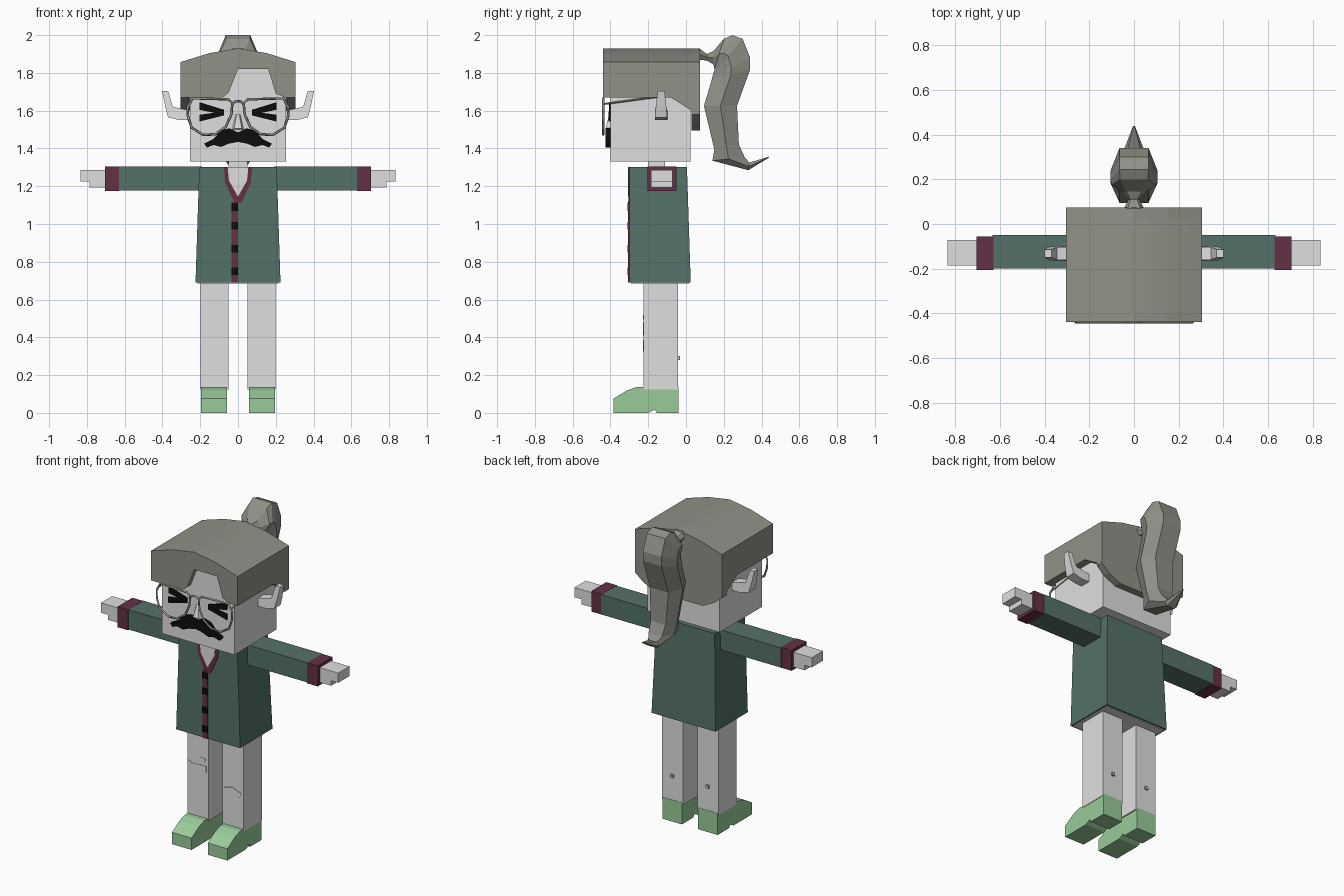
import bpy
import bmesh

old = bpy.data.objects.get("Cube")
if old:
    bpy.data.objects.remove(old, do_unlink=True)


def material(name, r, g, b):
    mat = bpy.data.materials.new(name)
    mat.use_nodes = True
    mat.diffuse_color = (r, g, b, 1)
    mat.node_tree.nodes["Principled BSDF"].inputs["Base Color"].default_value = (r, g, b, 1)
    return mat


SKIN = material("pale grey", .74, .74, .74)
GREEN = material("coat green", .09, .165, .14)
MAROON = material("trim maroon", .125, .03, .063)
LIME = material("shoe green", .32, .6, .32)
HAIR = material("hair grey", .28, .285, .245)
BLACK = material("black", .004, .004, .004)


def finish(name, bm, mat):
    bmesh.ops.recalc_face_normals(bm, faces=bm.faces)
    mesh = bpy.data.meshes.new(name)
    bm.to_mesh(mesh)
    bm.free()
    mesh.materials.append(mat)
    obj = bpy.data.objects.new(name, mesh)
    bpy.context.collection.objects.link(obj)
    return obj


def loft(name, rings, mat):
    """Join rings of equal vertex count and close both ends."""
    bm = bmesh.new()
    loops = [[bm.verts.new(p) for p in ring] for ring in rings]
    bm.faces.new(loops[0])
    bm.faces.new(loops[-1])
    for a, b in zip(loops, loops[1:]):
        for i in range(len(a)):
            j = (i + 1) % len(a)
            bm.faces.new((a[i], a[j], b[j], b[i]))
    return finish(name, bm, mat)


def prism_y(name, profile, y0, y1, mat, side=1):
    """Extrude an (x, z) profile from front to back."""
    return loft(name, [[(side * x, y, z) for x, z in profile] for y in (y0, y1)], mat)


def prism_x(name, profile, x0, x1, mat, side=1):
    """Extrude a (y, z) profile sideways."""
    return loft(name, [[(side * x, y, z) for y, z in profile] for x in (x0, x1)], mat)


def box(name, xs, ys, zs, mat, side=1):
    x0, x1 = xs
    z0, z1 = zs
    return prism_y(name, [(x0, z0), (x1, z0), (x1, z1), (x0, z1)], ys[0], ys[1], mat, side)


def mirrored(half):
    """Complete a left half profile that runs from the middle to the middle."""
    return half + [(-x, z) for x, z in reversed(half) if x != 0]


def wire(name, points, radius, mat, closed=False):
    curve = bpy.data.curves.new(name, "CURVE")
    curve.dimensions = "3D"
    curve.bevel_depth = radius
    curve.bevel_resolution = 0
    curve.use_fill_caps = True
    spline = curve.splines.new("POLY")
    spline.points.add(len(points) - 1)
    for point, co in zip(spline.points, points):
        point.co = (*co, 1)
    spline.use_cyclic_u = closed
    curve.materials.append(mat)
    obj = bpy.data.objects.new(name, curve)
    bpy.context.collection.objects.link(obj)
    bpy.ops.object.select_all(action="DESELECT")
    obj.select_set(True)
    bpy.context.view_layer.objects.active = obj
    bpy.ops.object.convert(target="MESH")


# Head and neck
box("head", (-.255, .255), (-.4, .025), (1.33, 1.84), SKIN)
box("neck", (-.05, .05), (-.2, -.11), (1.28, 1.34), SKIN)

# Hair: arched cap, fringe, back and sides
arch = [(.305, 1.857), (.15, 1.905), (0, 1.93), (-.15, 1.905), (-.305, 1.857)]
cap = prism_y("hair_cap", arch + [(-.305, 1.82), (.305, 1.82)], -.405, .03, HAIR)
bpy.ops.object.select_all(action="DESELECT")
cap.select_set(True)
bpy.context.view_layer.objects.active = cap
bpy.ops.object.shade_smooth_by_angle()
prism_y("hair_fringe", arch + [
    (-.305, 1.67), (-.08, 1.67), (-.05, 1.695), (0, 1.82),
    (.16, 1.82), (.2, 1.69), (.25, 1.67), (.305, 1.67)], -.44, -.405, HAIR)
prism_y("hair_back", arch + [
    (-.305, 1.58), (-.25, 1.535), (-.17, 1.495),
    (.17, 1.495), (.25, 1.535), (.305, 1.58)], .03, .075, HAIR)

# Ponytail: six-sided rings given by inner point, outer point and half width
tail = [
    ((.07, 1.87), (.07, 1.93), .045),
    ((.11, 1.865), (.11, 1.9), .025),
    ((.145, 1.845), (.145, 1.915), .055),
    ((.15, 1.82), (.2, 1.98), .1),
    ((.15, 1.81), (.245, 2), .105),
    ((.145, 1.8), (.3, 1.98), .105),
    ((.14, 1.78), (.34, 1.88), .105),
    ((.135, 1.76), (.34, 1.82), .105),
    ((.095, 1.625), (.27, 1.625), .105),
    ((.15, 1.395), (.28, 1.42), .085),
    ((.14, 1.335), (.31, 1.355), .075),
    ((.33, 1.285), (.335, 1.325), .045),
    ((.44, 1.352), (.44, 1.357), .004),
]
rings = []
for (yi, zi), (yo, zo), w in tail:
    ym, zm = (yi + yo) / 2, (zi + zo) / 2
    n = w * .62
    rings.append([(-n, yi, zi), (n, yi, zi), (w, ym, zm),
                  (n, yo, zo), (-n, yo, zo), (-w, ym, zm)])
loft("ponytail", rings, HAIR)

# Nose and moustache
loft("nose", [[(-.03, -.4, 1.5), (.03, -.4, 1.5), (.012, -.4, 1.58), (-.012, -.4, 1.58)],
              [(-.02, -.425, 1.505), (.02, -.425, 1.505), (.008, -.41, 1.57), (-.008, -.41, 1.57)]], SKIN)
prism_y("moustache", mirrored([
    (0, 1.485), (.045, 1.507), (.09, 1.495), (.13, 1.45), (.18, 1.425),
    (.165, 1.405), (.13, 1.418), (.09, 1.408), (.05, 1.425), (0, 1.435)]),
    -.425, -.4, BLACK)

# Coat body with pale underside
loft("coat", [[(-w, -.3, z), (w, -.3, z), (w, back, z), (-w, back, z)]
              for w, back, z in ((.225, .025, .69), (.205, .005, 1.302))], GREEN)
box("coat_underside", (-.215, .215), (-.29, .015), (.685, .691), SKIN)

# Collar, button band and buttons
prism_y("collar", mirrored([(0, 1.11), (.02, 1.115), (.068, 1.22), (.075, 1.302), (0, 1.302)]),
        -.305, -.299, MAROON)
prism_y("shirt_opening", mirrored([(0, 1.145), (.048, 1.23), (.055, 1.303), (0, 1.303)]),
        -.307, -.3, SKIN)
box("button_band", (-.035, 0), (-.306, -.299), (.69, 1.12), MAROON)
for i, z in enumerate((1.09, .99, .87, .75)):
    box(f"button_{i + 1}", (-.035, 0), (-.31, -.301), (z - .02, z + .02), BLACK)

rim = [(.24, 1.665), (.265, 1.62), (.265, 1.57), (.245, 1.51), (.185, 1.472),
       (.12, 1.475), (.065, 1.515), (.035, 1.58), (.03, 1.64), (.05, 1.66)]

for side, word in ((1, "left"), (-1, "right")):
    # Side hair, sloping down to the back
    prism_x(f"{word}_side_hair", [
        (-.405, 1.857), (-.405, 1.67), (-.08, 1.67), (.03, 1.6), (.03, 1.857)],
        .258, .305, HAIR, side)

    # Upturned ear, narrowing to its tip
    ear = [(.25, 1.6, .033), (.25, 1.55, .033), (.31, 1.55, .033), (.37, 1.565, .032),
           (.385, 1.62, .028), (.402, 1.705, .018), (.37, 1.705, .018), (.345, 1.62, .028)]
    loft(f"{word}_ear", [[(side * x, -.132 + k * d, z) for x, z, d in ear]
                         for k in (-1, 1)], SKIN)

    # Squinting eye made of two strokes
    prism_y(f"{word}_eye_upper", [(.205, 1.645), (.205, 1.605), (.075, 1.578), (.075, 1.605)],
            -.408, -.399, BLACK, side)
    prism_y(f"{word}_eye_lower", [(.205, 1.542), (.205, 1.578), (.08, 1.595), (.075, 1.575)],
            -.409, -.4, BLACK, side)

    # Glasses
    wire(f"{word}_lens_rim", [(side * x, -.438, z) for x, z in rim], .007, HAIR, True)
    wire(f"{word}_temple", [(side * .255, -.438, 1.635), (side * .264, -.14, 1.675)], .005, HAIR)

    # Arm
    box(f"{word}_sleeve", (.19, .635), (-.2, -.05), (1.178, 1.304), GREEN, side)
    box(f"{word}_cuff", (.63, .705), (-.205, -.055), (1.175, 1.305), MAROON, side)
    prism_y(f"{word}_hand", [
        (.7, 1.193), (.785, 1.193), (.785, 1.225), (.835, 1.225),
        (.835, 1.287), (.7, 1.287)], -.185, -.072, SKIN, side)

    # Leg, with a small tag behind it
    box(f"{word}_leg", (.05, .198), (-.225, -.042), (.125, .69), SKIN, side)
    box(f"{word}_leg_tag", (.115, .135), (-.043, -.032), (.28, .3), LIME, side)

    # Shoe with a sloped toe and a step before the heel
    prism_x(f"{word}_shoe", [
        (-.385, 0), (-.385, .075), (-.31, .12), (-.26, .137), (-.04, .137), (-.04, 0),
        (-.155, 0), (-.165, .018), (-.2, 0)], .057, .195, LIME, side)

wire("glasses_bridge", [(-.03, -.438, 1.635), (-.015, -.438, 1.65),
                        (.015, -.438, 1.65), (.03, -.438, 1.635)], .007, HAIR)

# Knee tears
prism_y("right_knee_tear", [(-.19, .48), (-.17, .465), (-.065, .47), (-.065, .43), (-.1, .41),
                            (-.15, .415), (-.165, .435)], -.228, -.224, SKIN)
prism_y("right_small_tear", [(-.135, .5), (-.11, .517), (-.07, .515), (-.075, .495)],
        -.228, -.224, SKIN)
prism_y("left_knee_tear", [(.06, .37), (.12, .385), (.185, .36), (.16, .325), (.09, .325)],
        -.228, -.224, SKIN)
